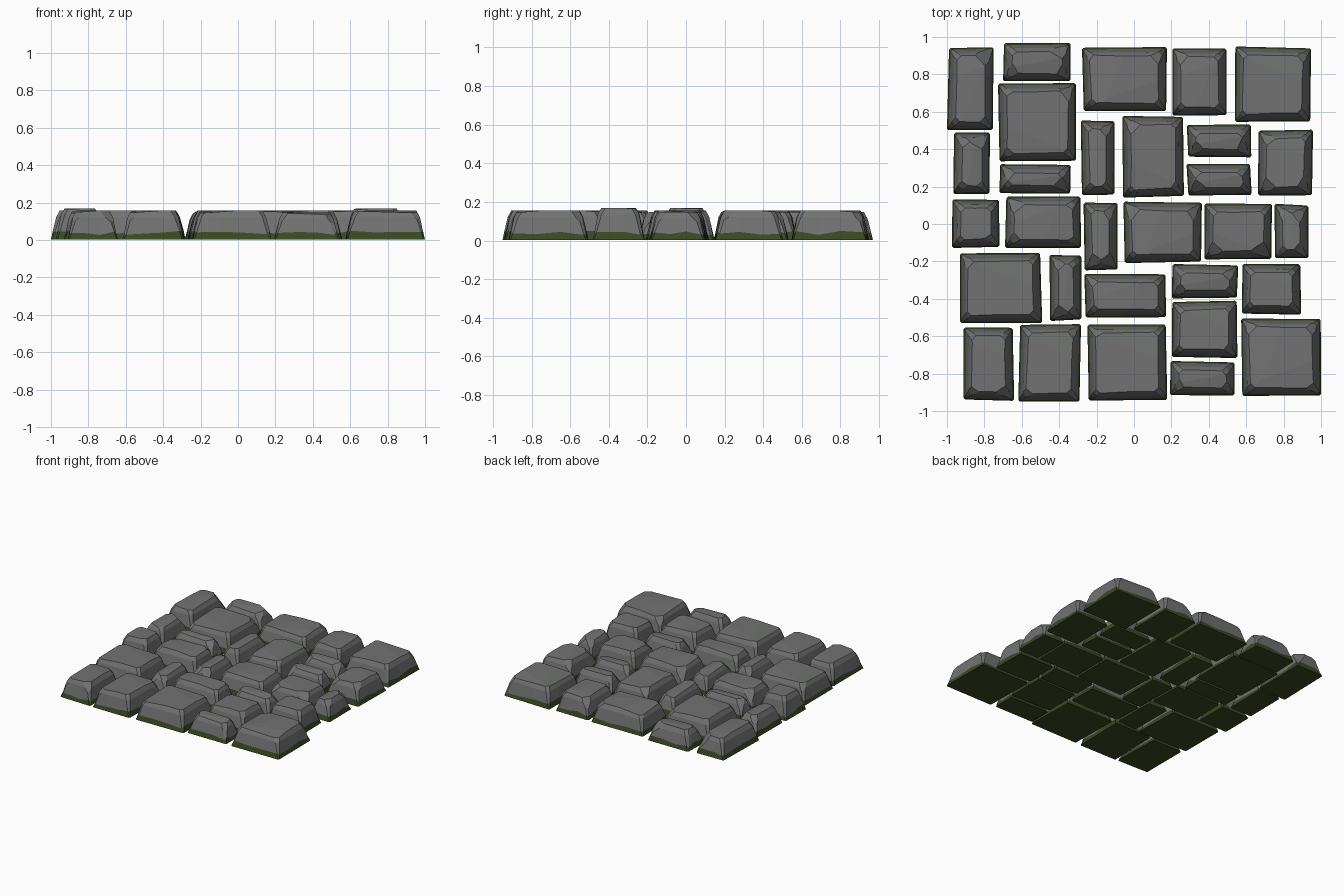
import bpy, bmesh, random
from mathutils import Vector

if "Cube" in bpy.data.objects:
    bpy.data.objects.remove(bpy.data.objects["Cube"])

random.seed(4)


def material(name, rgb):
    m = bpy.data.materials.new(name)
    m.diffuse_color = (*rgb, 1)
    m.use_nodes = True
    m.node_tree.nodes["Principled BSDF"].inputs["Base Color"].default_value = m.diffuse_color
    return m


STONE = material("grey stone", (0.165, 0.17, 0.165))
MOSS = material("dark moss", (0.043, 0.065, 0.017))

# Footprints in hundredths: x0, x1, y0, y1
STONES = [
    (-100, -75, 50, 95), (-70, -33, 76, 97), (-28, 18, 60, 95), (20, 50, 57, 94),
    (53, 95, 54, 95), (-73, -31, 33, 76), (-97, -77, 15, 49), (-72, -33, 16, 32),
    (-29, -10, 15, 56), (-7, 27, 14, 58), (28, 63, 35, 54), (28, 63, 15, 33),
    (66, 96, 15, 51), (-98, -71, -13, 14), (-69, -28, -13, 15), (-27, -8, -25, 12),
    (-6, 37, -21, 12), (37, 74, -19, 11), (75, 94, -19, 11), (-94, -49, -53, -15),
    (-46, -27, -52, -16), (-27, 18, -51, -26), (20, 56, -40, -21), (57, 90, -49, -21),
    (20, 56, -72, -41), (57, 100, -92, -50), (-92, -64, -95, -55), (-62, -28, -96, -53),
    (-25, 18, -95, -53), (19, 54, -92, -73),
]


def outline(corners, centre, inset, chamfer):
    """Chamfered quad with two extra points on every side (16 points)."""
    q = [c - Vector(((1 if c.x > centre.x else -1) * inset,
                     (1 if c.y > centre.y else -1) * inset)) for c in corners]
    pts = []
    for i in range(4):
        a, b = q[i], q[(i + 1) % 4]
        d = (b - a).normalized() * chamfer
        a2, b2 = a + d, b - d
        pts += [a2, a2.lerp(b2, 0.33), a2.lerp(b2, 0.67), b2]
    return pts


def slice_off(bm, point, normal):
    """Cut away everything beyond a plane and cap the cut."""
    r = bmesh.ops.bisect_plane(bm, geom=bm.verts[:] + bm.edges[:] + bm.faces[:],
                               plane_co=point, plane_no=normal, clear_outer=True)
    edges = [e for e in r["geom_cut"] if isinstance(e, bmesh.types.BMEdge)]
    if edges:
        bmesh.ops.contextual_create(bm, geom=edges, mat_nr=0)


def stone(number, box):
    x0, x1, y0, y1 = (v / 100 for v in box)
    w, d = x1 - x0, y1 - y0
    centre = Vector(((x0 + x1) / 2, (y0 + y1) / 2))
    narrow = min(w, d) < 0.22
    tall = number in (13, 23)
    top = 0.17 if tall else 0.148 if narrow else 0.157

    def j():
        return random.uniform(0, 0.012)
    corners = [Vector((x0 + j(), y0 + j())), Vector((x1 - j(), y0 + j())),
               Vector((x1 - j(), y1 - j())), Vector((x0 + j(), y1 - j()))]
    if number == 0:
        corners[0].x = x0
    if number == 25:
        corners[1].x = x1

    # Stacked outlines: ground, moss line, shoulder, top
    bm = bmesh.new()
    rings = []
    for k, (z, inset, cham) in enumerate([(0.004, 0, 0.008), (0.04, 0.009, 0.012),
                                          (top - 0.035, 0.027, 0.02), (top, 0.046, 0.022)]):
        ring = []
        for p in outline(corners, centre, inset, cham):
            zz = z + (random.uniform(-0.013, 0.011) if k == 1 else 0)
            ring.append(bm.verts.new((p.x, p.y, zz)))
        rings.append(ring)
    for k in range(3):
        for i in range(16):
            n = (i + 1) % 16
            f = bm.faces.new((rings[k][i], rings[k][n], rings[k + 1][n], rings[k + 1][i]))
            f.material_index = 1 if k == 0 else 0
    bm.faces.new(rings[0][::-1]).material_index = 1
    bm.faces.new(rings[3])

    # Worn top: gentle slopes falling away from the middle
    c = Vector((centre.x, centre.y, top))
    sx, sy = random.choice((-1, 1)), random.choice((-1, 1))
    if narrow:
        side = Vector((d, -0.35 * w, 0)) if d > w else Vector((-0.35 * d, w, 0))
        slice_off(bm, c, side.normalized() * sx * 0.16 + Vector((0, 0, 1)))
    else:
        slice_off(bm, c + Vector((sx * w * 0.12, 0, 0)), Vector((sx * 0.07, sy * 0.03, 1)))
        slice_off(bm, c + Vector((0, -sy * d * 0.2, 0)), Vector((-sx * 0.03, -sy * 0.08, 1)))

    # Chipped top corners
    for cx, cy in ((-1, -1), (1, -1), (1, 1), (-1, 1)):
        if random.random() < 0.75:
            inset = random.uniform(0.055, 0.075)
            p = Vector((centre.x + cx * (w / 2 - inset), centre.y + cy * (d / 2 - inset),
                        top - 0.004))
            slice_off(bm, p, Vector((cx * random.uniform(0.4, 0.8),
                                     cy * random.uniform(0.4, 0.8), 0.75)))

    bmesh.ops.recalc_face_normals(bm, faces=bm.faces[:])
    mesh = bpy.data.meshes.new("paving_stone")
    bm.to_mesh(mesh)
    bm.free()
    mesh.materials.append(STONE)
    mesh.materials.append(MOSS)
    ob = bpy.data.objects.new(f"paving_stone_{number + 1}", mesh)
    bpy.context.collection.objects.link(ob)


for number, box in enumerate(STONES):
    stone(number, box)
